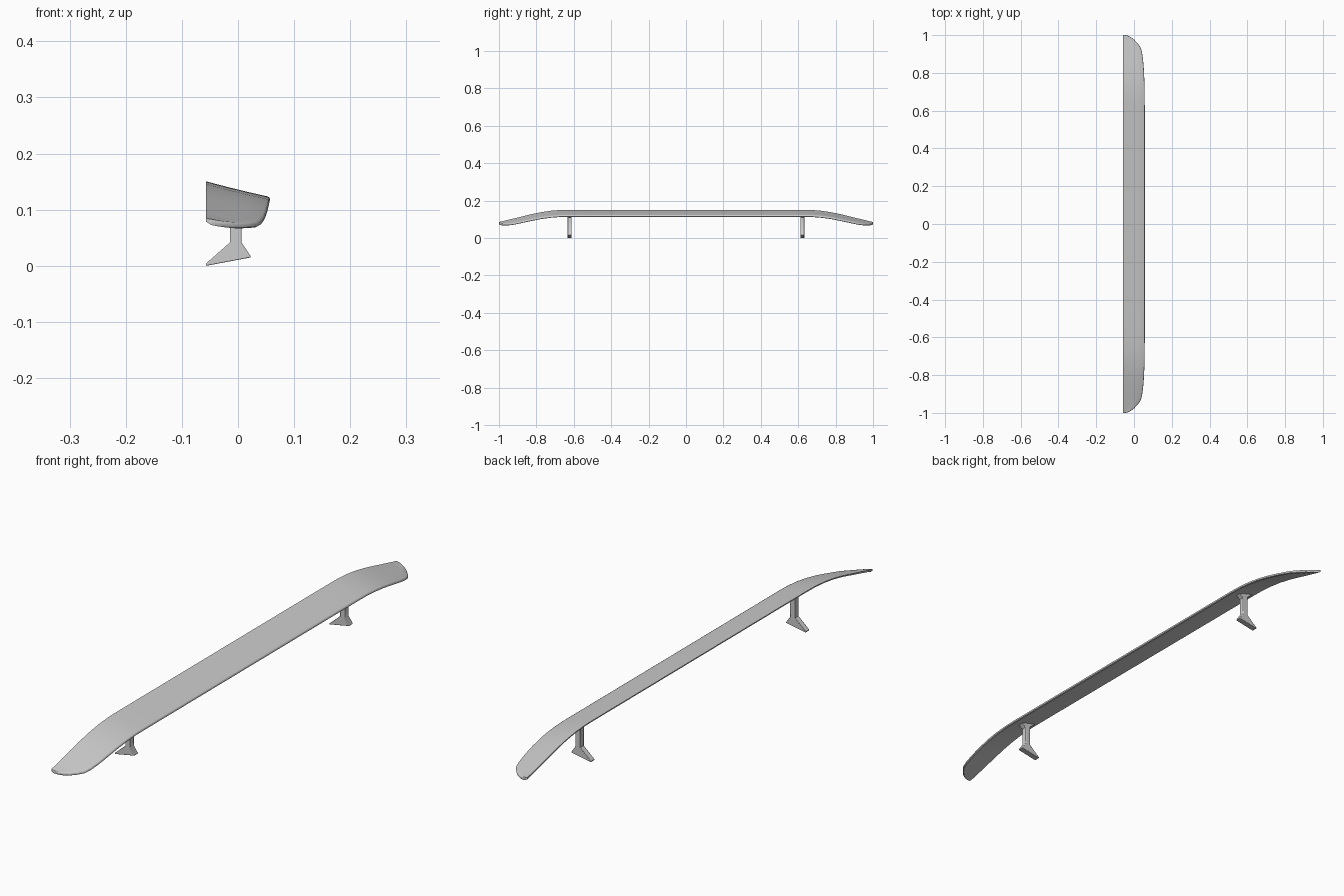
import bpy, bmesh

if "Cube" in bpy.data.objects:
    bpy.data.objects.remove(bpy.data.objects["Cube"])

REAR = -0.057


def finish(name, bm, angle):
    bmesh.ops.recalc_face_normals(bm, faces=bm.faces)
    me = bpy.data.meshes.new(name)
    bm.to_mesh(me)
    bm.free()
    ob = bpy.data.objects.new(name, me)
    bpy.context.collection.objects.link(ob)
    bpy.ops.object.select_all(action='DESELECT')
    ob.select_set(True)
    bpy.context.view_layer.objects.active = ob
    bpy.ops.object.shade_smooth_by_angle(angle=angle)
    return ob


# Wing: half-span stations (y, front edge x, downward droop)
half = [(0.0, 0.057, 0), (0.45, 0.057, 0), (0.62, 0.057, 0), (0.67, 0.0565, 0.001),
        (0.72, 0.056, 0.005), (0.77, 0.0545, 0.012), (0.82, 0.052, 0.022),
        (0.87, 0.048, 0.034), (0.91, 0.042, 0.044), (0.935, 0.035, 0.050),
        (0.955, 0.020, 0.055), (0.975, 0.002, 0.060), (0.99, -0.018, 0.063),
        (0.997, -0.033, 0.0645), (1.0, -0.045, 0.065)]
stations = [(-y, x, d) for y, x, d in reversed(half[1:])] + half

# Blade section: (chord fraction, inset from front edge, depth below top plane)
section = [(0, 0, 0), (0.33, 0, 0.0006), (0.66, 0, 0.0006), (1, -0.005, 0),
           (1, -0.0015, 0.001), (1, 0, 0.004), (1, -0.0007, 0.008), (1, -0.004, 0.0105),
           (0.66, 0, 0.0105), (0.33, 0, 0.008), (0, 0, 0.004)]

bm = bmesh.new()
rings = []
for y, front, droop in stations:
    ring = []
    for u, inset, depth in section:
        x = REAR + u * (front - REAR) + inset
        tip = min(1, max(0, (abs(y) - 0.8) / 0.2))
        if u == 0 and depth > 0:
            depth += 0.003 * tip
        z = 0.1505 - 0.245 * (x - REAR) - droop - depth
        ring.append(bm.verts.new((x, y, z)))
    rings.append(ring)
n = len(section)
for a, b in zip(rings, rings[1:]):
    for i in range(n):
        bm.faces.new((a[i], a[(i + 1) % n], b[(i + 1) % n], b[i]))
for r in (rings[0], rings[-1]):
    bm.faces.new(r)
finish("wing", bm, 0.7)

# Supports: flared foot, slim post and flared head, extruded across the span
post = [(-0.057, 0.0), (0.023, 0.015), (0.022, 0.018), (0.006, 0.042), (0.006, 0.108),
        (0.022, 0.120), (0.022, 0.123), (-0.036, 0.137), (-0.036, 0.134),
        (-0.014, 0.116), (-0.014, 0.042), (-0.057, 0.004)]
for side, label in ((-1, "front"), (1, "back")):
    bm = bmesh.new()
    f = bm.faces.new([bm.verts.new((x, side * 0.622 - 0.011, z)) for x, z in post])
    ext = bmesh.ops.extrude_face_region(bm, geom=[f])
    bmesh.ops.translate(bm, vec=(0, 0.022, 0),
                        verts=[g for g in ext["geom"] if isinstance(g, bmesh.types.BMVert)])
    ob = finish(label + "_support", bm, 0.6)
    bev = ob.modifiers.new("soft_edges", 'BEVEL')
    bev.width = 0.003
    bev.segments = 2
    bev.limit_method = 'ANGLE'
    bev.angle_limit = 1.2
